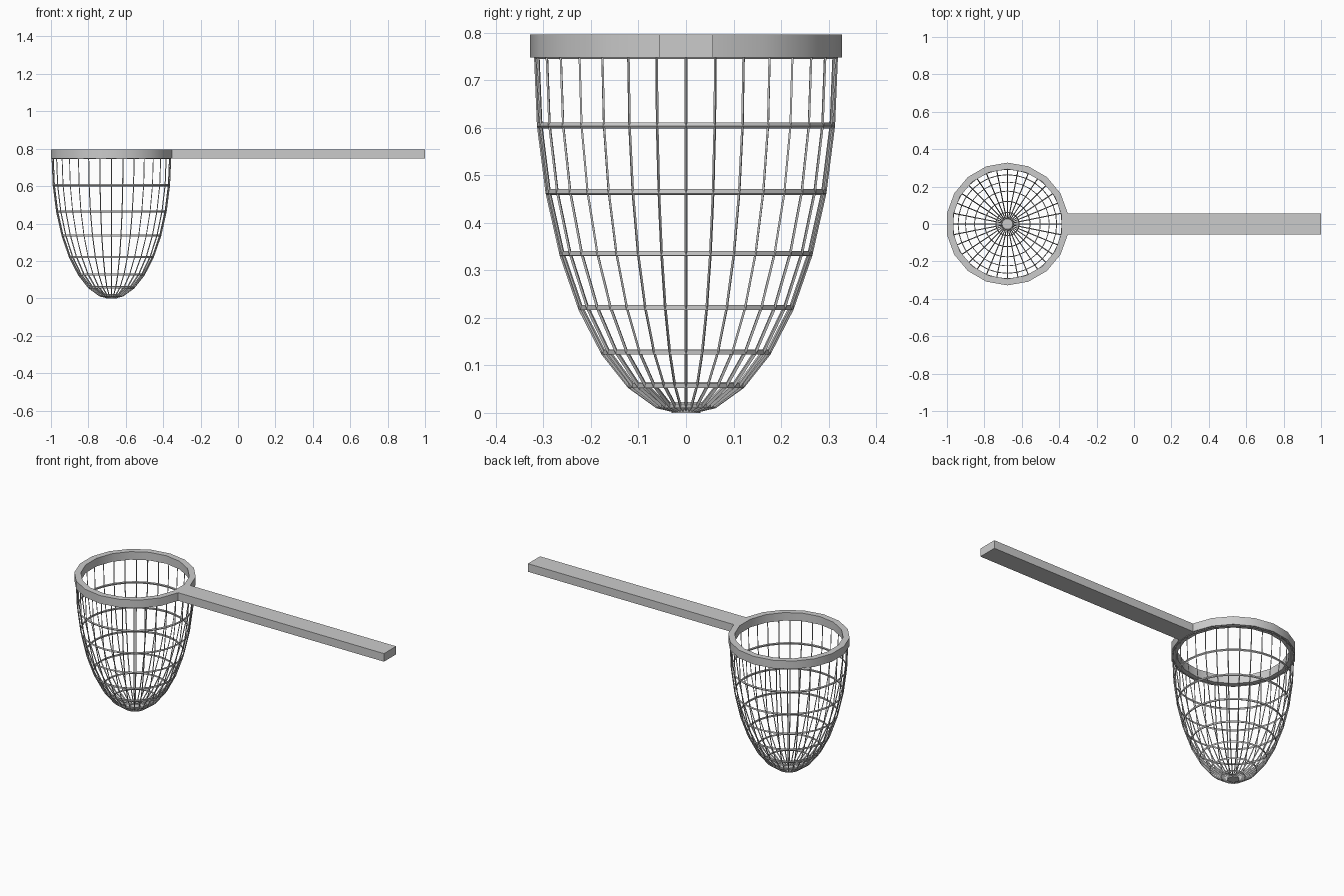
import bpy, bmesh
from math import sin, cos, pi, radians

if "Cube" in bpy.data.objects:
    bpy.data.objects.remove(bpy.data.objects["Cube"])

SIDES, R_OUT, R_IN = 18, 0.328, 0.293
Z0, Z1 = 0.748, 0.796
CX = -1 + R_OUT * cos(pi / SIDES)      # ring centre, a flat side faces -x and +x


def add_object(name, bm):
    bmesh.ops.recalc_face_normals(bm, faces=bm.faces)
    mesh = bpy.data.meshes.new(name)
    bm.to_mesh(mesh)
    bm.free()
    obj = bpy.data.objects.new(name, mesh)
    bpy.context.collection.objects.link(obj)
    return obj


# Rim: 18-sided rectangular-section ring, handle extruded from its +x side
bm = bmesh.new()
section = [(R_OUT, Z0), (R_OUT, Z1), (R_IN, Z1), (R_IN, Z0)]
loops = []
for i in range(SIDES):
    a = radians(-10) + 2 * pi * i / SIDES
    loops.append([bm.verts.new((CX + r * cos(a), r * sin(a), z)) for r, z in section])
for i in range(SIDES):
    p, q = loops[i], loops[(i + 1) % SIDES]
    for k in range(4):
        n = (k + 1) % 4
        face = bm.faces.new((p[k], q[k], q[n], p[n]))
        if i == 0 and k == 0:
            handle_face = face
ext = bmesh.ops.extrude_discrete_faces(bm, faces=[handle_face])["faces"][0]
for v in ext.verts:
    v.co.x = 1.0
rim = add_object("rim_and_handle", bm)
bpy.context.view_layer.objects.active = rim
rim.select_set(True)
bpy.ops.object.shade_smooth_by_angle(angle=radians(30))

# Net: lower half of a sphere as wireframe, stretched downward, pole cut off
bm = bmesh.new()
bmesh.ops.create_uvsphere(bm, u_segments=32, v_segments=16, radius=1)
bmesh.ops.delete(bm, geom=[v for v in bm.verts if v.co.z > 0.01], context='VERTS')
bmesh.ops.bisect_plane(bm, geom=bm.verts[:] + bm.edges[:] + bm.faces[:],
                       plane_co=(0, 0, -0.9907), plane_no=(0, 0, -1), clear_outer=True)
net = add_object("net", bm)
net.location = (CX, 0, 0.751)
net.scale = (0.317, 0.317, 0.749)
wire = net.modifiers.new("strings", 'WIREFRAME')
wire.thickness = 0.018
wire.use_even_offset = True
wire.use_boundary = True

# Gathered tip where the strings meet
bm = bmesh.new()
bmesh.ops.create_cone(bm, cap_ends=True, segments=32, radius1=0.03, radius2=0.03, depth=0.011)
tip = add_object("net_tip", bm)
tip.location = (CX, 0, 0.0055)
